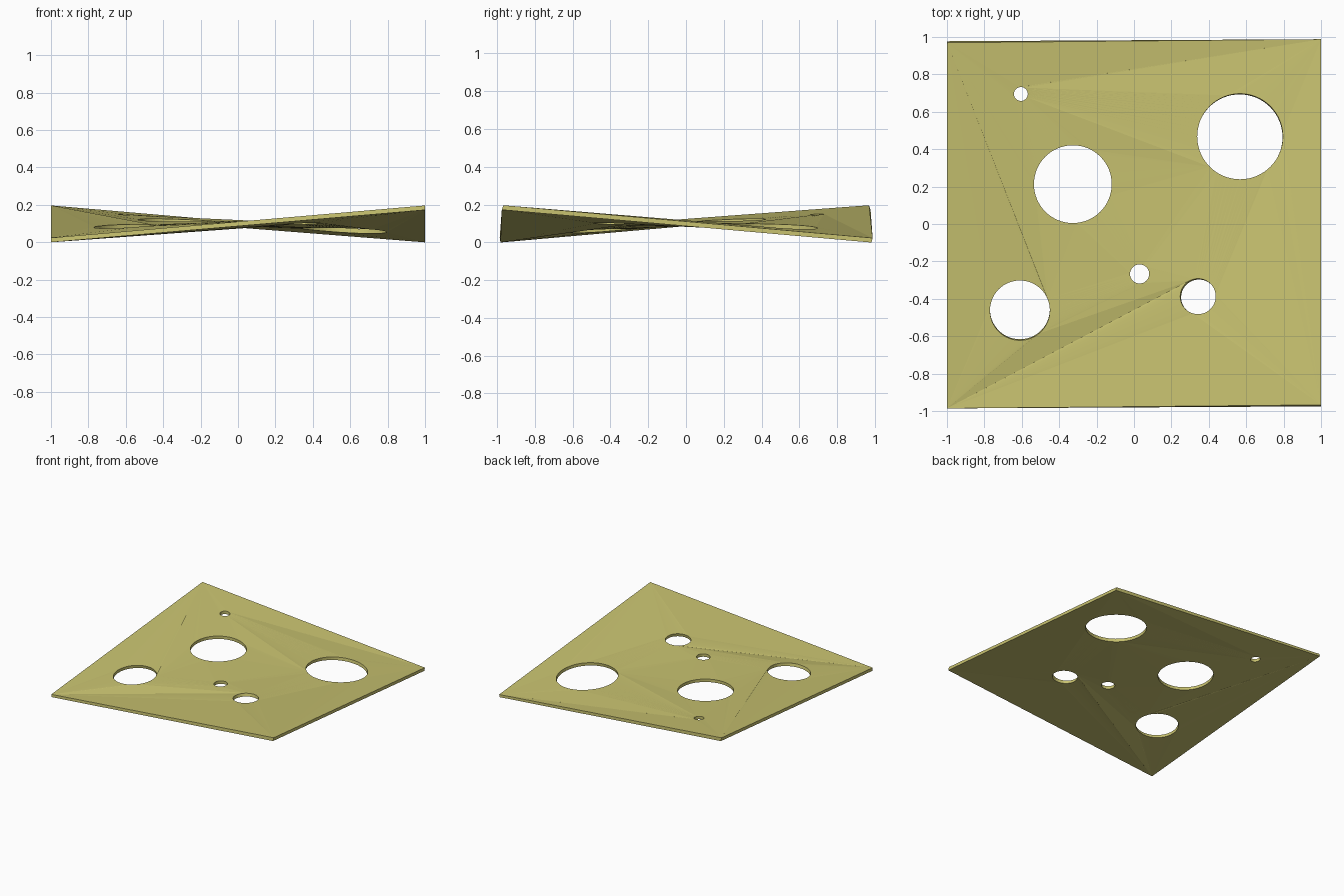
import bpy
import math
from mathutils import Vector
from mathutils.geometry import delaunay_2d_cdt

cube = bpy.data.objects.get("Cube")
if cube:
    bpy.data.objects.remove(cube)

THICK, MID, TWIST, SIDES = 0.024, 0.0985, 0.0885, 64

# Corners: x, y on the upper face, y on the lower face
corners = [(-1, -0.986, -0.982), (1, -0.967, -0.975),
           (1, 0.988, 0.982), (-1, 0.969, 0.977)]
# Holes: centre x, y, radius, sideways lean of the lower rim
holes = {
    "small": (-0.605, 0.695, 0.037, 0, 0),
    "large": (0.567, 0.468, 0.229, -0.002, -0.004),
    "middle": (-0.327, 0.213, 0.208, 0, 0),
    "left": (-0.61, -0.462, 0.16, 0, 0.006),
    "tiny": (0.03, -0.267, 0.051, 0, 0),
    "lower": (0.342, -0.387, 0.095, 0.005, -0.005),
}

# Flat outline: corner points followed by one ring per hole
points = [Vector(c[:2]) for c in corners]
lower = [Vector((c[0], c[2])) for c in corners]
loops = [list(range(4))]
rings = {}
for name, (cx, cy, r, lx, ly) in holes.items():
    ring = []
    for i in range(SIDES):
        a = math.tau * i / SIDES
        p = Vector((cx + r * math.cos(a), cy + r * math.sin(a)))
        ring.append(len(points))
        points.append(p)
        lower.append(p + Vector((lx, ly)))
    rings[name] = ring
    loops.append(ring)


def tangent(corner, name, pick):
    """Crease from a corner to the grazing point of a hole."""
    p, centre = points[corner], Vector(holes[name][:2])
    axis = centre - p

    def turn(i):
        d = points[i] - p
        return math.atan2(axis.cross(d), axis.dot(d))
    return corner, pick(rings[name], key=turn)


def rim(name, degrees):
    return rings[name][round(degrees / 360 * SIDES) % SIDES]


# Creases of the folded surface
edges = [(l[i], l[(i + 1) % len(l)]) for l in loops for i in range(len(l))]
edges += [tangent(3, "left", max), tangent(0, "left", min),
          tangent(0, "lower", max), tangent(1, "large", min),
          tangent(2, "small", min),
          (rim("small", -30), rim("large", 223))]

flat, _, tris, origins, _, _ = delaunay_2d_cdt(points, edges, [], 0, 1e-6)
ring_of = {i: k for k, l in enumerate(loops) for i in l}
source = [o[0] for o in origins]


def twisted(p, side, q):
    return (q.x, q.y, MID - TWIST * p.x * p.y + side * THICK / 2)


# Upper and lower skins, skipping triangles that fill a hole
n = len(flat)
verts = [twisted(points[s], 1, points[s]) for s in source]
verts += [twisted(points[s], -1, lower[s]) for s in source]
faces = []
for t in tris:
    owners = {ring_of[source[i]] for i in t}
    if len(owners) == 1 and owners != {0}:
        continue
    a, b, c = t
    if (flat[b] - flat[a]).cross(flat[c] - flat[a]) < 0:
        b, c = c, b
    faces += [(a, b, c), (a + n, c + n, b + n)]

# Walls around the outside and inside each hole
where = {s: i for i, s in enumerate(source)}
for k, loop in enumerate(loops):
    path = loop if k == 0 else loop[::-1]
    for i, s in enumerate(path):
        a, b = where[s], where[path[(i + 1) % len(path)]]
        faces.append((a, a + n, b + n, b))

mesh = bpy.data.meshes.new("twisted_plate")
mesh.from_pydata(verts, [], faces)
mesh.update()
plate = bpy.data.objects.new("twisted_plate", mesh)
bpy.context.collection.objects.link(plate)

# Single olive yellow material
colour = (0.578, 0.54, 0.162, 1)
mat = bpy.data.materials.new("olive_yellow")
mat.use_nodes = True
mat.diffuse_color = colour
mat.node_tree.nodes["Principled BSDF"].inputs["Base Color"].default_value = colour
mesh.materials.append(mat)
